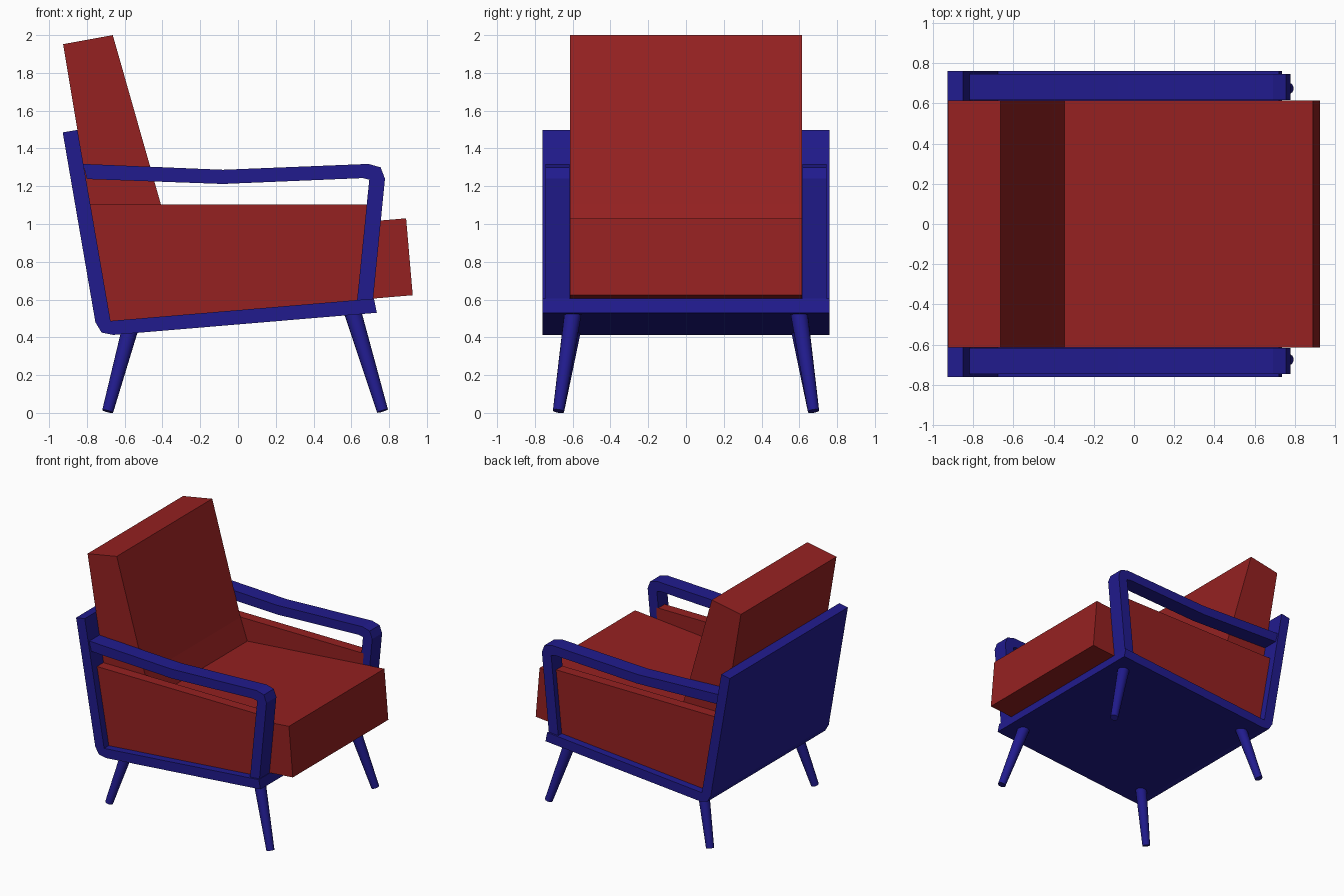
import bpy, bmesh
from mathutils import Vector

if "Cube" in bpy.data.objects:
    bpy.data.objects.remove(bpy.data.objects["Cube"])


def material(name, rgb):
    m = bpy.data.materials.new(name)
    m.diffuse_color = (*rgb, 1)
    m.use_nodes = True
    m.node_tree.nodes["Principled BSDF"].inputs["Base Color"].default_value = m.diffuse_color
    return m


RED = material("red_fabric", (0.30, 0.015, 0.015))
BLUE = material("blue_frame", (0.015, 0.011, 0.27))


def finish(name, bm, mat):
    bmesh.ops.recalc_face_normals(bm, faces=bm.faces)
    me = bpy.data.meshes.new(name)
    bm.to_mesh(me)
    bm.free()
    ob = bpy.data.objects.new(name, me)
    me.materials.append(mat)
    bpy.context.collection.objects.link(ob)
    return ob


def extrude_profile(name, pts, y0, y1, mat):
    """Side profile in (x, z), extruded from y0 to y1."""
    bm = bmesh.new()
    face = bm.faces.new([bm.verts.new((x, y0, z)) for x, z in pts])
    out = bmesh.ops.extrude_face_region(bm, geom=[face])
    moved = [v for v in out["geom"] if isinstance(v, bmesh.types.BMVert)]
    bmesh.ops.translate(bm, verts=moved, vec=(0, y1 - y0, 0))
    return finish(name, bm, mat)


def leg(name, top, foot, r_top, r_foot):
    """Tapered round leg between two points."""
    top, foot = Vector(top), Vector(foot)
    axis = top - foot
    bm = bmesh.new()
    bmesh.ops.create_cone(bm, cap_ends=True, segments=16, radius1=r_foot,
                          radius2=r_top, depth=axis.length)
    bm.transform(axis.to_track_quat("Z", "Y").to_matrix().to_4x4())
    bmesh.ops.translate(bm, verts=bm.verts, vec=(top + foot) / 2)
    ob = finish(name, bm, BLUE)
    bpy.ops.object.select_all(action="DESELECT")
    ob.select_set(True)
    bpy.context.view_layer.objects.active = ob
    bpy.ops.object.shade_smooth_by_angle(angle=0.7)


# L-shaped shell: sloping floor and reclined back in one piece
extrude_profile("shell", [
    (-0.928, 1.485), (-0.755, 0.48), (-0.722, 0.425), (-0.66, 0.413),
    (0.735, 0.53), (0.72, 0.605), (-0.675, 0.487), (-0.85, 1.498)],
    -0.76, 0.76, BLUE)

# Cushions
extrude_profile("seat_cushion", [
    (-0.675, 0.487), (0.925, 0.623), (0.89, 1.03), (-0.745, 0.89)],
    -0.615, 0.615, RED)
extrude_profile("back_cushion", [
    (-0.745, 0.885), (-0.345, 0.92), (-0.408, 1.103), (-0.663, 2.0),
    (-0.926, 1.952), (-0.85, 1.498)],
    -0.615, 0.615, RED)

for side, s in (("left", 1), ("right", -1)):
    # Upholstered side panel
    extrude_profile(side + "_side_panel", [
        (-0.675, 0.487), (0.67, 0.60), (0.70, 1.103), (-0.782, 1.103)],
        s * 0.617, s * 0.70, RED)
    # Bent armrest with front post
    extrude_profile(side + "_armrest", [
        (-0.82, 1.318), (-0.08, 1.287), (0.69, 1.318), (0.755, 1.30),
        (0.778, 1.24), (0.715, 0.60), (0.63, 0.592), (0.695, 1.235),
        (0.66, 1.243), (-0.08, 1.212), (-0.80, 1.238)],
        s * 0.617, s * 0.745, BLUE)
    # Splayed legs
    leg(side + "_front_leg", (0.605, s * 0.597, 0.54),
        (0.765, s * 0.675, 0.01), 0.046, 0.030)
    leg(side + "_back_leg", (-0.57, s * 0.597, 0.45),
        (-0.69, s * 0.675, 0.008), 0.044, 0.030)
